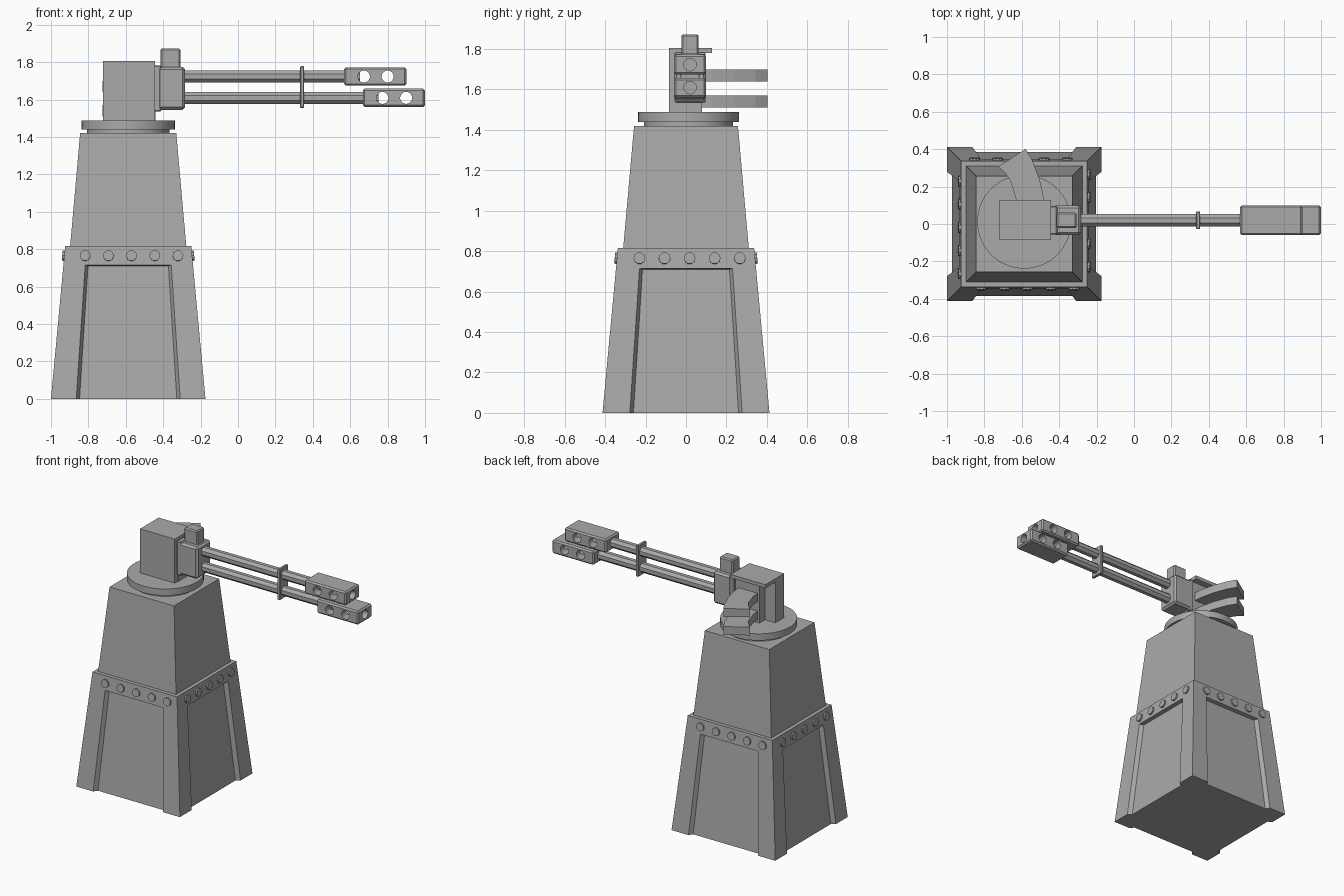
import bpy, bmesh, math
from mathutils import Matrix, Vector

if "Cube" in bpy.data.objects:
    bpy.data.objects.remove(bpy.data.objects["Cube"])

CX = -0.587          # tower axis
GY = 0.02            # gun axis
metal = bpy.data.materials.new("plain grey metal")
metal.diffuse_color = (0.4, 0.4, 0.4, 1)
metal.use_nodes = True
metal.node_tree.nodes["Principled BSDF"].inputs["Base Color"].default_value = metal.diffuse_color


def finish(name, bm):
    bmesh.ops.remove_doubles(bm, verts=bm.verts, dist=1e-5)
    bmesh.ops.recalc_face_normals(bm, faces=bm.faces)
    me = bpy.data.meshes.new(name)
    bm.to_mesh(me)
    bm.free()
    me.materials.append(metal)
    ob = bpy.data.objects.new(name, me)
    bpy.context.collection.objects.link(ob)
    return ob


def box(name, x, y, z, bevel=0):
    bm = bmesh.new()
    mid = Vector(((x[0] + x[1]) / 2, (y[0] + y[1]) / 2, (z[0] + z[1]) / 2))
    size = (x[1] - x[0], y[1] - y[0], z[1] - z[0])
    bmesh.ops.create_cube(bm, size=1, matrix=Matrix.Translation(mid) @ Matrix.Diagonal((*size, 1)))
    if bevel:
        bmesh.ops.bevel(bm, geom=bm.edges[:], offset=bevel, segments=1, affect='EDGES')
    return finish(name, bm)


def rod(name, a, b, r, n):
    a, b = Vector(a), Vector(b)
    m = (Matrix.Translation((a + b) / 2) @ (b - a).to_track_quat('Z', 'Y').to_matrix().to_4x4()
         @ Matrix.Rotation(math.pi / n, 4, 'Z'))
    bm = bmesh.new()
    bmesh.ops.create_cone(bm, cap_ends=True, segments=n, radius1=r, radius2=r,
                          depth=(b - a).length, matrix=m)
    return finish(name, bm)


def prism(name, pts, z0, z1):
    bm = bmesh.new()
    f = bm.faces.new([bm.verts.new((x, y, z0)) for x, y in pts])
    r = bmesh.ops.extrude_face_region(bm, geom=[f])
    bmesh.ops.translate(bm, vec=(0, 0, z1 - z0), verts=[v for v in r['geom'] if isinstance(v, bmesh.types.BMVert)])
    return finish(name, bm)


def cut(ob, cutters):
    for c in cutters:
        c.hide_render = True
        m = ob.modifiers.new("hole", 'BOOLEAN')
        m.operation, m.solver, m.object = 'DIFFERENCE', 'EXACT', c
    bpy.context.view_layer.update()
    dg = bpy.context.evaluated_depsgraph_get()
    me = bpy.data.meshes.new_from_object(ob.evaluated_get(dg))
    ob.modifiers.clear()
    ob.data = me
    for c in cutters:
        bpy.data.objects.remove(c)


# Lower tower: four tapered sides, each with a recessed panel open at the ground
H0, H1, ZT = 0.413, 0.337, 0.817
half = lambda z: H0 + (H1 - H0) * z / ZT
turn = [Matrix.Translation((CX, 0, 0)) @ Matrix.Rotation(k * math.pi / 2, 4, 'Z') for k in range(4)]
bm = bmesh.new()
floor = []
for m in turn:
    def face(*pts):
        bm.faces.new([bm.verts.new(m @ Vector((x, -(half(z) - d), z))) for x, z, d in pts])
    D, ZP = 0.028, 0.715
    for s in (-1, 1):
        face((s * H0, 0, 0), (s * 0.278, 0, 0), (s * 0.23, ZP, 0), (s * half(ZP), ZP, 0))
        face((s * 0.278, 0, 0), (s * 0.26, 0, D), (s * 0.215, ZP - 0.005, D), (s * 0.23, ZP, 0))
    face((-0.26, 0, D), (0.26, 0, D), (0.215, ZP - 0.005, D), (-0.215, ZP - 0.005, D))
    face((-0.23, ZP, 0), (0.23, ZP, 0), (0.215, ZP - 0.005, D), (-0.215, ZP - 0.005, D))
    face((-half(ZP), ZP, 0), (-0.23, ZP, 0), (0.23, ZP, 0), (half(ZP), ZP, 0), (H1, ZT, 0), (-H1, ZT, 0))
    floor += [m @ Vector((x, -(H0 - d), 0)) for x, d in
              ((-H0, 0), (-0.278, 0), (-0.26, D), (0.26, D), (0.278, 0))]
bm.faces.new([bm.verts.new(p) for p in floor])
bm.faces.new([bm.verts.new(m @ Vector((-H1, -H1, ZT))) for m in turn])
finish("lower_tower", bm)

# Row of bolts on each side
slope = Vector((0, -1, (H0 - H1) / ZT)).normalized()
for k, m in enumerate(turn):
    for i in range(5):
        p = Vector((0.018 + (i - 2) * 0.124, -half(0.765), 0.765))
        rod(f"bolt_{k}_{i}", m @ (p - slope * 0.01), m @ (p + slope * 0.011), 0.029, 10)

# Upper tower
bm = bmesh.new()
bmesh.ops.create_cone(bm, cap_ends=True, segments=4, radius1=0.312 * math.sqrt(2),
                      radius2=0.257 * math.sqrt(2), depth=0.62,
                      matrix=Matrix.Translation((CX, 0, 1.11)) @ Matrix.Rotation(math.pi / 4, 4, 'Z'))
finish("upper_tower", bm)

# Turntable
rod("turntable_neck", (CX, 0.012, 1.41), (CX, 0.012, 1.445), 0.22, 48)
rod("turntable_disc", (CX, 0.012, 1.44), (CX, 0.012, 1.488), 0.251, 48)

# Gun housing: side block, overhanging roof, inner body
bm = bmesh.new()
prof = [(-0.085, 1.485), (0.015, 1.485), (0.015, 1.78), (0.128, 1.78), (0.128, 1.805), (-0.085, 1.805)]
f = bm.faces.new([bm.verts.new((-0.722, y, z)) for y, z in prof])
r = bmesh.ops.extrude_face_region(bm, geom=[f])
bmesh.ops.translate(bm, vec=(0.277, 0, 0), verts=[v for v in r['geom'] if isinstance(v, bmesh.types.BMVert)])
finish("housing_shell", bm)
box("housing_core", (-0.64, -0.44), (-0.05, 0.08), (1.485, 1.785))

# Curved feed chutes
chute = [(-0.725, 0.307), (-0.688, 0.272), (-0.66, 0.23), (-0.63, 0.13), (-0.62, 0.0),
         (-0.47, 0.0), (-0.48, 0.13), (-0.505, 0.24), (-0.545, 0.345), (-0.58, 0.402)]
prism("lower_feed_chute", chute, 1.51, 1.57)
prism("upper_feed_chute", chute, 1.64, 1.70)

# Mantle and sight
box("mantle_back", (-0.45, -0.41), (GY - 0.077, GY + 0.077), (1.535, 1.782), 0.006)
box("mantle", (-0.43, -0.283), (GY - 0.08, GY + 0.08), (1.545, 1.775), 0.014)
box("sight", (-0.415, -0.308), (GY - 0.042, GY + 0.042), (1.76, 1.873), 0.008)

# Twin barrels with vented muzzle brakes
for label, z, x in (("upper", 1.723, 0.568), ("lower", 1.609, 0.667)):
    rod(label + "_barrel", (-0.3, GY, z), (x + 0.085, GY, z), 0.035, 8)
    brake = box(label + "_muzzle_brake", (x, x + 0.333), (GY - 0.08, GY + 0.08), (z - 0.049, z + 0.049), 0.01)
    cutters = [rod("bore", (x + 0.085, GY, z), (x + 0.4, GY, z), 0.031, 24)]
    cutters += [rod("vent", (x + d, GY - 0.2, z), (x + d, GY + 0.2, z), 0.032, 24) for d in (0.105, 0.232)]
    cut(brake, cutters)
box("barrel_brace", (0.332, 0.354), (GY - 0.048, GY + 0.048), (1.555, 1.778), 0.004)

# Smooth the round parts, keep edges sharp
bpy.ops.object.select_all(action='DESELECT')
for ob in bpy.data.objects:
    if ob.name.startswith("turntable") or "brake" in ob.name:
        ob.select_set(True)
        bpy.context.view_layer.objects.active = ob
bpy.ops.object.shade_smooth_by_angle(angle=math.radians(25))
